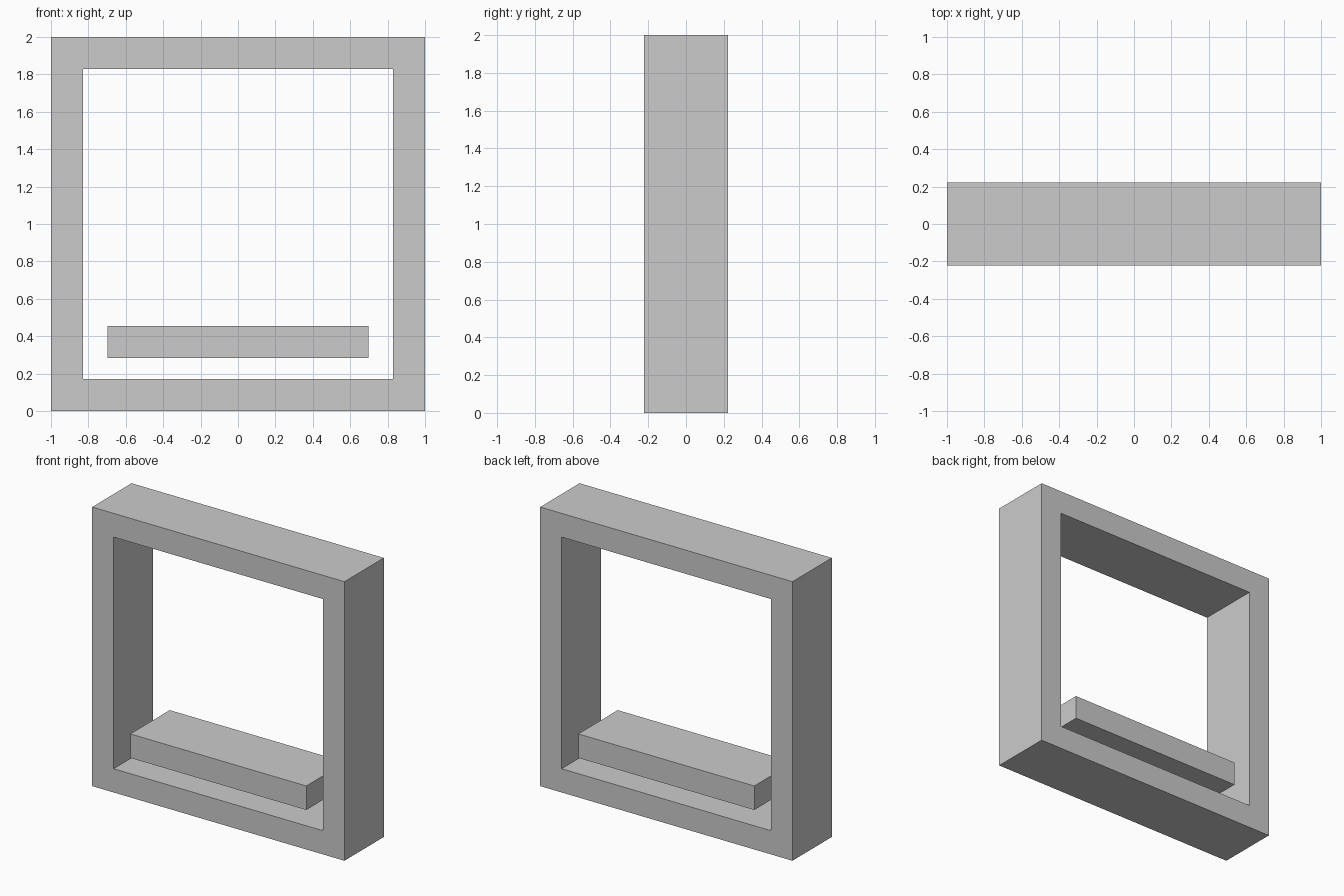
import bpy
import bmesh

if "Cube" in bpy.data.objects:
    bpy.data.objects.remove(bpy.data.objects["Cube"])

DEPTH = 0.446


def square(bm, half, y):
    """Four corner vertices of a square centred on z = 1."""
    return [bm.verts.new((sx * half, y, 1 + sz * half))
            for sx, sz in ((-1, -1), (1, -1), (1, 1), (-1, 1))]


def make_frame(name, outer, inner, depth):
    """Closed square ring: four loops joined by quads."""
    bm = bmesh.new()
    y = depth / 2
    loops = [square(bm, outer, -y), square(bm, outer, y),
             square(bm, inner, y), square(bm, inner, -y)]
    for a, b in zip(loops, loops[1:] + loops[:1]):
        for i in range(4):
            j = (i + 1) % 4
            bm.faces.new((a[i], a[j], b[j], b[i]))
    bmesh.ops.recalc_face_normals(bm, faces=bm.faces)
    mesh = bpy.data.meshes.new(name)
    bm.to_mesh(mesh)
    bm.free()
    obj = bpy.data.objects.new(name, mesh)
    bpy.context.collection.objects.link(obj)
    return obj


def make_box(name, center, size):
    bpy.ops.mesh.primitive_cube_add(size=1, location=center)
    obj = bpy.context.object
    obj.name = name
    obj.scale = size
    bpy.ops.object.transform_apply(location=False, rotation=False, scale=True)
    return obj


# Square outer frame
make_frame("frame", 1.0, 0.83, DEPTH)

# Separate bar floating just above the bottom rail
make_box("lower_bar", (0, 0, 0.369), (1.395, DEPTH, 0.172))
